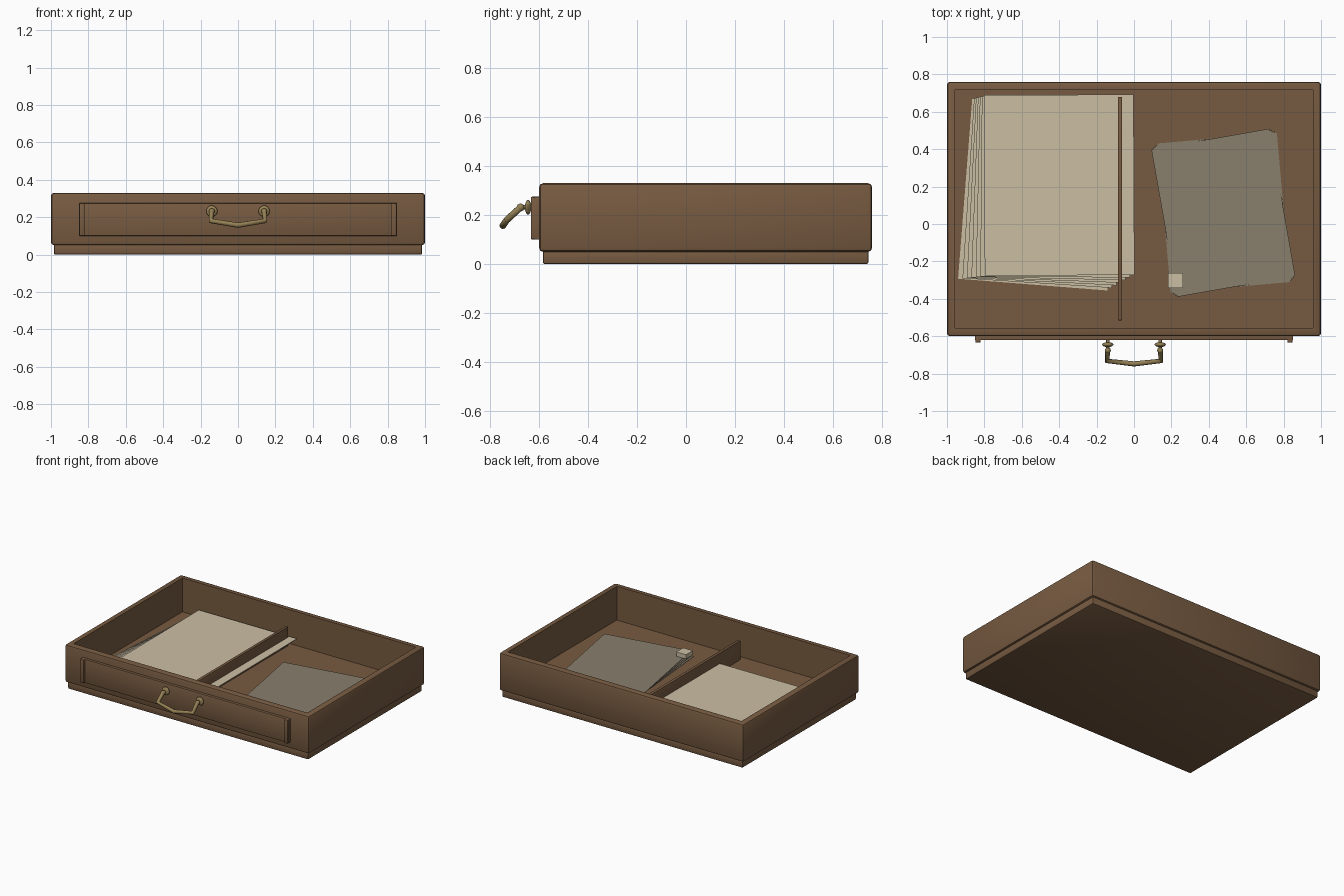
import bpy, bmesh, math
from mathutils import Matrix, Vector

old = bpy.data.objects.get("Cube")
if old:
    bpy.data.objects.remove(old, do_unlink=True)


def material(name, rgb):
    mat = bpy.data.materials.new(name)
    mat.use_nodes = True
    colour = (*rgb, 1.0)
    mat.diffuse_color = colour
    mat.node_tree.nodes["Principled BSDF"].inputs["Base Color"].default_value = colour
    return mat


wood = material("brown wood", (0.185, 0.104, 0.053))
cream = material("cream paper", (0.60, 0.52, 0.37))
grey = material("grey paper", (0.25, 0.215, 0.155))
brass = material("aged brass", (0.30, 0.22, 0.09))


def add_object(name, bm, mat, smooth=False):
    bmesh.ops.recalc_face_normals(bm, faces=bm.faces)
    mesh = bpy.data.meshes.new(name)
    bm.to_mesh(mesh)
    bm.free()
    mesh.materials.append(mat)
    obj = bpy.data.objects.new(name, mesh)
    bpy.context.collection.objects.link(obj)
    if smooth:
        bpy.ops.object.select_all(action="DESELECT")
        obj.select_set(True)
        bpy.context.view_layer.objects.active = obj
        bpy.ops.object.shade_smooth_by_angle(angle=math.radians(35))
    return obj


def box_mesh(low, high, bevel=0.0, segments=2):
    low, high = Vector(low), Vector(high)
    bm = bmesh.new()
    bmesh.ops.create_cube(bm, size=1)
    for v in bm.verts:
        v.co = (low + high) / 2 + v.co * (high - low)
    if bevel:
        bmesh.ops.bevel(bm, geom=bm.edges[:], offset=bevel, segments=segments,
                        profile=0.5, affect="EDGES")
    return bm


def box(name, low, high, mat, bevel=0.0):
    return add_object(name, box_mesh(low, high, bevel), mat, bevel > 0)


# Drawer tray: rounded block with the top hollowed out
floor_z = 0.08
bm = box_mesh((-1, -0.6, 0.05), (1, 0.76, 0.33), 0.016)
top = max(bm.faces, key=lambda f: f.calc_center_median().z)
bmesh.ops.inset_region(bm, faces=[top], thickness=0.04)
walls = bmesh.ops.extrude_face_region(bm, geom=[top])["geom"]
for v in walls:
    if isinstance(v, bmesh.types.BMVert):
        v.co.z = floor_z
if top.is_valid:
    bmesh.ops.delete(bm, geom=[top], context="FACES")
add_object("drawer_tray", bm, wood, True)

# Lower plinth, divider and front panel
box("plinth", (-0.984, -0.585, 0), (0.984, 0.745, 0.06), wood, 0.008)
box("divider", (-0.086, -0.515, floor_z), (-0.064, 0.68, 0.222), wood, 0.003)
box("front_panel", (-0.85, -0.62, 0.10), (0.85, -0.59, 0.275), wood, 0.003)
for side, label in ((-1, "right"), (1, "left")):
    x = side * 0.834
    box(f"panel_strip_{label}", (x - 0.014, -0.634, 0.10), (x + 0.014, -0.60, 0.275),
        wood, 0.006)


# Fanned stacks of sheets, interpolated from the bottom sheet to the top one
def stack(name, count, size, first, last, z_range, mat):
    for i in range(count):
        t = i / (count - 1)
        x, y, angle = (a + (b - a) * t for a, b in zip(first, last))
        z = z_range[0] + (z_range[1] - z_range[0]) * t
        bm = box_mesh((-size[0] / 2, -size[1] / 2, -0.003), (size[0] / 2, size[1] / 2, 0))
        bm.transform(Matrix.Translation((x, y, z)) @ Matrix.Rotation(math.radians(angle), 4, "Z"))
        add_object(f"{name}_{i + 1}", bm, mat)


stack("cream_sheet", 7, (0.80, 0.965), (-0.504, 0.157, -4.5), (-0.40, 0.208, 0.3),
      (0.085, 0.145), cream)
stack("grey_sheet", 4, (0.64, 0.80), (0.48, 0.06, 5.0), (0.4775, 0.06, 10.0),
      (0.086, 0.110), grey)

# Small block resting on the grey sheets
box("small_block", (0.183, -0.342, 0.110), (0.263, -0.262, 0.142), cream)


# Handle: round rosettes, stems and a bent bail
def ball(name, centre, radii):
    bm = bmesh.new()
    bmesh.ops.create_uvsphere(bm, u_segments=20, v_segments=12, radius=1)
    bm.transform(Matrix.Translation(centre) @ Matrix.Diagonal((*radii, 1)))
    add_object(name, bm, brass, True)


def rod(name, points, radius):
    curve = bpy.data.curves.new(name, "CURVE")
    curve.dimensions = "3D"
    curve.bevel_depth = radius
    curve.bevel_resolution = 3
    curve.use_fill_caps = True
    line = curve.splines.new("POLY")
    line.points.add(len(points) - 1)
    for p, co in zip(line.points, points):
        p.co = (*co, 1)
    curve.materials.append(brass)
    bpy.context.collection.objects.link(bpy.data.objects.new(name, curve))


for side, label in ((-1, "right"), (1, "left")):
    x = side * 0.14
    ball(f"handle_rosette_{label}", (x, -0.645, 0.232), (0.03, 0.013, 0.03))
    rod(f"handle_stem_{label}", [(x, -0.61, 0.232), (x, -0.675, 0.232)], 0.009)
    ball(f"handle_knuckle_{label}", (x, -0.676, 0.231), (0.016, 0.016, 0.016))
rod("handle_bail", [(-0.14, -0.676, 0.231), (-0.144, -0.732, 0.18), (0, -0.748, 0.157),
                    (0.144, -0.732, 0.18), (0.14, -0.676, 0.231)], 0.014)
